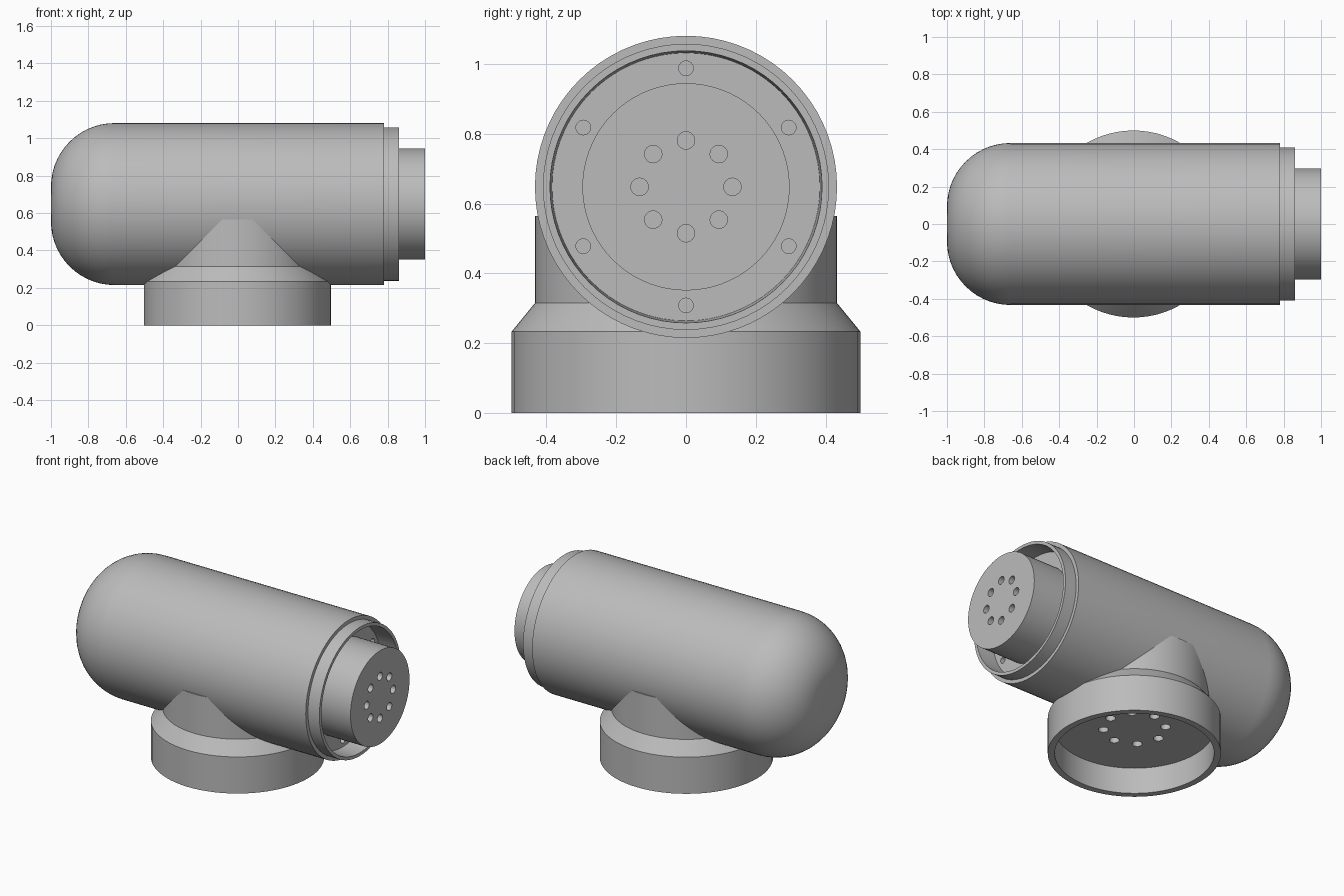
import bpy
import bmesh
from math import radians, sin, cos, pi
from mathutils import Matrix, Vector

old = bpy.data.objects.get("Cube")
if old:
    bpy.data.objects.remove(old, do_unlink=True)

grey = bpy.data.materials.new("plain_grey")
grey.use_nodes = True
grey.diffuse_color = (0.5, 0.5, 0.5, 1)
grey.node_tree.nodes["Principled BSDF"].inputs["Base Color"].default_value = (0.5, 0.5, 0.5, 1)


def to_object(name, bm, matrix):
    """Turn a bmesh into a named object, placed by the matrix."""
    bmesh.ops.recalc_face_normals(bm, faces=bm.faces)
    bm.transform(matrix)
    mesh = bpy.data.meshes.new(name)
    bm.to_mesh(mesh)
    bm.free()
    mesh.materials.append(grey)
    obj = bpy.data.objects.new(name, mesh)
    bpy.context.collection.objects.link(obj)
    return obj


def lathe(name, profile, matrix, steps=72):
    """Revolve (radius, height) points about local z."""
    bm = bmesh.new()
    verts = [bm.verts.new((r, 0, h)) for r, h in profile]
    edges = [bm.edges.new(pair) for pair in zip(verts, verts[1:])]
    bmesh.ops.spin(bm, geom=verts + edges, axis=(0, 0, 1), cent=(0, 0, 0),
                   angle=2 * pi, steps=steps)
    bmesh.ops.remove_doubles(bm, verts=bm.verts, dist=0.0001)
    return to_object(name, bm, matrix)


def drill_ring(target, count, ring, radius, height, depth, matrix):
    """Cut a ring of round blind holes centred on a flat face at height."""
    bm = bmesh.new()
    for i in range(count):
        a = 2 * pi * i / count
        spot = Matrix.Translation((ring * cos(a), ring * sin(a), height))
        bmesh.ops.create_cone(bm, cap_ends=True, segments=24, radius1=radius,
                              radius2=radius, depth=2 * depth, matrix=spot)
    cutter = to_object("hole_cutter", bm, matrix)
    cutter.hide_render = True
    mod = target.modifiers.new("holes", "BOOLEAN")
    mod.operation = "DIFFERENCE"
    mod.solver = "EXACT"
    mod.object = cutter
    bpy.context.view_layer.objects.active = target
    bpy.ops.object.modifier_apply(modifier=mod.name)
    bpy.data.objects.remove(cutter, do_unlink=True)


def smooth(obj):
    bpy.ops.object.select_all(action="DESELECT")
    obj.select_set(True)
    bpy.context.view_layer.objects.active = obj
    bpy.ops.object.shade_smooth_by_angle(angle=radians(30))


# Horizontal housing: rounded end, stepped lip, recessed floor and plug
R, FILLET, PLUG, FLOOR = 0.433, 0.34, 0.297, 0.74
lying = Matrix.Translation(Vector((0, 0, 0.648))) @ Matrix.Rotation(pi / 2, 4, "Y")
profile = [(0, -1)]
for i in range(15):
    a = pi / 2 * i / 14
    profile.append((R - FILLET + FILLET * sin(a), -1 + FILLET - FILLET * cos(a)))
profile += [(R, 0.78), (0.41, 0.78), (0.41, 0.86), (0.39, 0.86),
            (0.384, FLOOR), (PLUG, FLOOR), (PLUG, 1), (0, 1)]
housing = lathe("housing", profile, lying)
drill_ring(housing, 8, 0.133, 0.025, 1, 0.06, lying)
drill_ring(housing, 6, 0.34, 0.021, FLOOR, 0.06, lying)
smooth(housing)

# Upright base: hollow collar, chamfer and neck running into the housing
upright = Matrix.Translation((-0.003, 0, 0))
CEILING = 0.167
base = lathe("base_collar", [(0, CEILING), (0.46, CEILING), (0.46, 0), (0.5, 0),
                             (0.5, 0.233), (R, 0.315), (R, 0.565), (0, 0.565)], upright)
drill_ring(base, 8, 0.18, 0.029, CEILING, 0.04, upright)
smooth(base)
